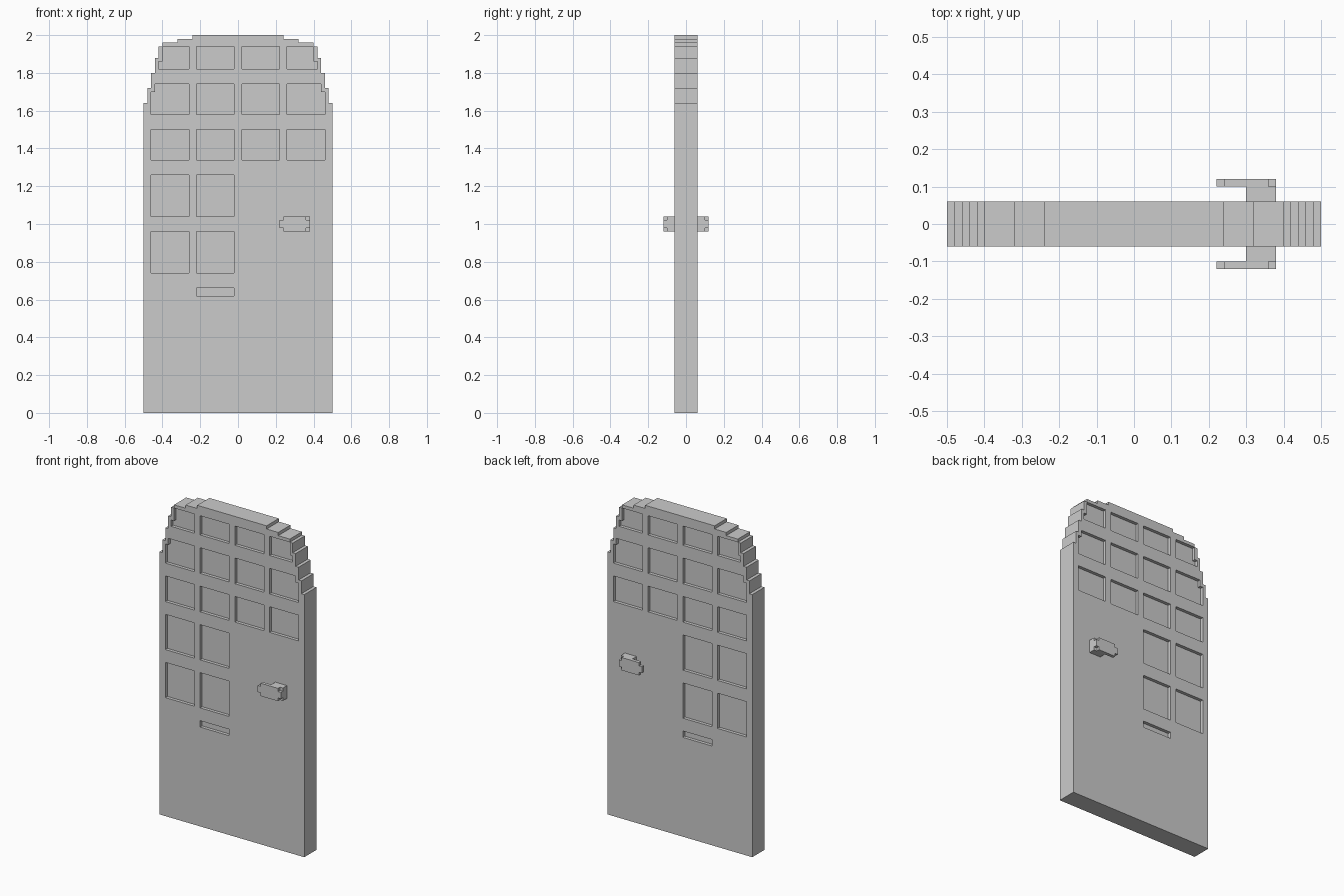
import bpy, bmesh

if "Cube" in bpy.data.objects:
    bpy.data.objects.remove(bpy.data.objects["Cube"])


def add_prism(bm, outline, y0, y1):
    """Extrude an x-z outline from y0 to y1."""
    face = bm.faces.new([bm.verts.new((x, y0, z)) for x, z in outline])
    ext = bmesh.ops.extrude_face_region(bm, geom=[face])
    moved = [v for v in ext["geom"] if isinstance(v, bmesh.types.BMVert)]
    bmesh.ops.translate(bm, vec=(0, y1 - y0, 0), verts=moved)


def make_object(name, prisms):
    bm = bmesh.new()
    for p in prisms:
        add_prism(bm, *p)
    bmesh.ops.recalc_face_normals(bm, faces=bm.faces)
    mesh = bpy.data.meshes.new(name)
    bm.to_mesh(mesh)
    bm.free()
    ob = bpy.data.objects.new(name, mesh)
    bpy.context.collection.objects.link(ob)
    return ob


def rect(x0, x1, z0, z1):
    return [(x0, z0), (x1, z0), (x1, z1), (x0, z1)]


# Door slab with a stepped arch, mirrored about x = 0
steps = [(0.5, 1.64), (0.48, 1.72), (0.46, 1.80), (0.44, 1.88),
         (0.42, 1.94), (0.40, 1.96), (0.32, 1.98), (0.24, 2.0)]
right = [(0.5, 0)]
for i, (x, z) in enumerate(steps):
    right.append((x, z))
    if i + 1 < len(steps):
        right.append((steps[i + 1][0], z))
outline = right + [(-x, z) for x, z in reversed(right)]
door = make_object("door_slab", [(outline, -0.06, 0.06)])


# Recessed panes: rows of (bottom, top, columns, stepped outer edge)
def outer_pane(z0, z1, xa, xb, zs):
    return [(0.26, z0), (xa, z0), (xa, zs), (xb, zs), (xb, z1), (0.26, z1)]


panes = []
for z0, z1, xa, xb, zs in [(1.82, 1.94, 0.42, 0.40, 1.86),
                           (1.58, 1.74, 0.46, 0.44, 1.70)]:
    for s in (1, -1):
        panes.append([(s * x, z) for x, z in outer_pane(z0, z1, xa, xb, zs)])
    panes += [rect(0.02, 0.22, z0, z1), rect(-0.22, -0.02, z0, z1)]
for x in (-0.46, -0.22, 0.02, 0.26):
    panes.append(rect(x, x + 0.2, 1.34, 1.50))
for x in (-0.46, -0.22):
    panes += [rect(x, x + 0.2, 1.04, 1.26), rect(x, x + 0.2, 0.74, 0.96)]
# Letter slot
panes.append(rect(-0.22, -0.02, 0.62, 0.66))

# Cut the recesses into both faces
cutter = make_object("pane_cutter", [(p, s * 0.04, s * 0.10)
                                     for p in panes for s in (-1, 1)])
cutter.hide_render = True
mod = door.modifiers.new("recesses", "BOOLEAN")
mod.operation = "DIFFERENCE"
mod.solver = "EXACT"
mod.object = cutter
bpy.context.view_layer.objects.active = door
bpy.ops.object.modifier_apply(modifier=mod.name)
bpy.data.objects.remove(cutter)

# Handles: square stem and notched lever plate on each side
lever = [(0.22, 0.98), (0.24, 0.98), (0.24, 0.96), (0.36, 0.96),
         (0.36, 0.98), (0.38, 0.98), (0.38, 1.02), (0.36, 1.02),
         (0.36, 1.04), (0.24, 1.04), (0.24, 1.02), (0.22, 1.02)]
for name, s in (("front", -1), ("back", 1)):
    make_object(name + "_handle", [(rect(0.30, 0.38, 0.96, 1.04), s * 0.06, s * 0.10),
                                   (lever, s * 0.10, s * 0.12)])
